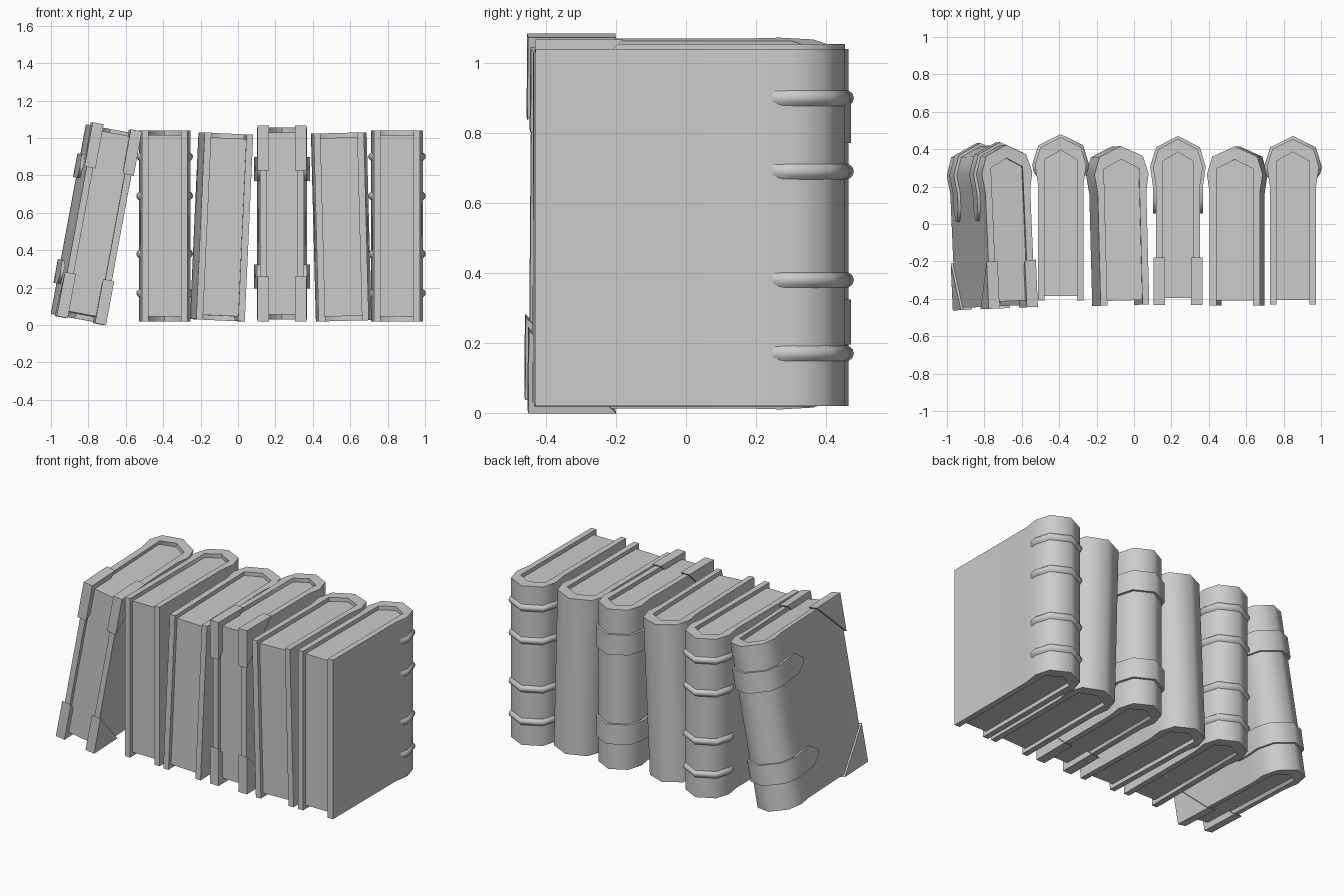
import bpy, bmesh, math
from mathutils import Vector

cube = bpy.data.objects.get("Cube")
if cube:
    bpy.data.objects.remove(cube)

GREY = (0.6, 0.6, 0.6, 1)
mat = bpy.data.materials.new("plain grey")
mat.use_nodes = True
mat.diffuse_color = GREY
mat.node_tree.nodes["Principled BSDF"].inputs["Base Color"].default_value = GREY

THICK = 0.036    # cover board thickness
RECESS = 0.025   # how far the pages sit inside the cover


def finish(name, bm, pose, smooth):
    """Turn a bmesh into a posed, shaded object."""
    bmesh.ops.recalc_face_normals(bm, faces=bm.faces)
    mesh = bpy.data.meshes.new(name)
    bm.to_mesh(mesh)
    bm.free()
    mesh.materials.append(mat)
    ob = bpy.data.objects.new(name, mesh)
    bpy.context.collection.objects.link(ob)
    ob.location, ob.rotation_euler = pose
    if smooth:
        bpy.ops.object.select_all(action='DESELECT')
        ob.select_set(True)
        bpy.context.view_layer.objects.active = ob
        bpy.ops.object.shade_smooth_by_angle(angle=math.radians(smooth))
    return ob


def loft(bm, sections):
    """Skin equal closed sections and cap both ends."""
    rings = [[bm.verts.new(p) for p in s] for s in sections]
    for a, b in zip(rings, rings[1:]):
        for i in range(len(a)):
            j = (i + 1) % len(a)
            bm.faces.new((a[i], a[j], b[j], b[i]))
    bm.faces.new(rings[0])
    bm.faces.new(rings[-1])


def mirrored(half):
    """Left half of an outline, ending on the centre line, to a full one."""
    return half + [(-x, y) for x, y in reversed(half[:-1])]


def outward(path):
    """2D outward normals along an open left-to-right path."""
    out = []
    for i in range(len(path)):
        a = Vector(path[max(i - 1, 0)])
        b = Vector(path[min(i + 1, len(path) - 1)])
        d = (b - a).normalized()
        out.append(Vector((-d.y, d.x)))
    return out


def spine_path(h, back):
    return [(-h - 0.015, back - 0.15), (-h + 0.013, back - 0.055), (0, back)]


def add_cover(n, h, front, back, height, pose):
    outer = mirrored([(-h, front), (-h, back - 0.25)] + spine_path(h, back))
    w = h - THICK
    inner = mirrored([(-w, front), (-w, back - 0.12), (0, back - 0.07)])
    bm = bmesh.new()
    bottom = bm.faces.new([bm.verts.new((x, y, 0)) for x, y in outer + inner[::-1]])
    top = bmesh.ops.extrude_face_region(bm, geom=[bottom])["geom"]
    bmesh.ops.translate(bm, vec=(0, 0, height),
                        verts=[v for v in top if isinstance(v, bmesh.types.BMVert)])
    finish(f"cover_{n}", bm, pose, 60)


def add_pages(n, h, front, back, height, pose):
    w = h - THICK + 0.004
    shape = mirrored([(-w, front + RECESS), (-w, back - 0.118), (0, back - 0.068)])
    bm = bmesh.new()
    loft(bm, [[(x, y, z) for x, y in shape] for z in (RECESS, height - RECESS)])
    finish(f"pages_{n}", bm, pose, None)


def add_rib(n, h, back, z, pose):
    """Rounded raised band that fades out at both ends."""
    path = mirrored([(-h + 0.003, back - 0.22), (-h - 0.009, back - 0.18)]
                    + spine_path(h, back))
    last = len(path) - 1
    bm = bmesh.new()
    sections = []
    for i, (p, nrm) in enumerate(zip(path, outward(path))):
        rise = 0.002 if i in (0, last) else 0.015
        ring = []
        for dz, k in ((-0.026, -0.3), (-0.012, 0.75), (0, 1), (0.012, 0.75), (0.026, -0.3)):
            q = Vector(p) + nrm * rise * k
            ring.append((q.x, q.y, z + dz))
        sections.append(ring)
    loft(bm, sections)
    finish(f"spine_rib_{n}", bm, pose, 60)


def add_strap(n, h, back, z, pose):
    """Flat band round the spine with pointed ends on the covers."""
    path = mirrored([(-h, back - 0.4), (-h, back - 0.33), (-h, back - 0.25)]
                    + spine_path(h, back))
    last = len(path) - 1
    bm = bmesh.new()
    sections = []
    for i, (p, nrm) in enumerate(zip(path, outward(path))):
        half = 0.018 if i in (0, last) else 0.064
        a, b = Vector(p) - nrm * 0.008, Vector(p) + nrm * 0.016
        sections.append([(a.x, a.y, z - half), (a.x, a.y, z + half),
                         (b.x, b.y, z + half), (b.x, b.y, z - half)])
    loft(bm, sections)
    finish(f"strap_{n}", bm, pose, 60)


def add_corners(n, h, front, height, pose):
    """Triangular guards wrapped over the four front corners."""
    leg, lip = 0.24, 0.012
    bm = bmesh.new()
    for side in (-1, 1):
        for edge, up in ((-lip, 1), (height + lip, -1)):
            tri = [(front - lip, edge), (front + leg, edge), (front - lip, edge + up * leg)]
            loft(bm, [[(side * x, y, z) for y, z in tri]
                      for x in (h - THICK - lip, h + lip)])
    finish(f"corner_guards_{n}", bm, pose, None)


# x, z, half width, front, back, height, lean, yaw (degrees), trim
BOOKS = [
    (-0.855, 0.035, 0.122, -0.445, 0.415, 1.03, 10.5, 2.5, "straps"),
    (-0.392, 0.02, 0.122, -0.41, 0.465, 1.02, 0, 0, "ribs"),
    (-0.105, 0.025, 0.13, -0.435, 0.415, 1.0, 2.6, 1.5, ""),
    (0.235, 0.03, 0.118, -0.42, 0.455, 1.025, 0, 0, "straps"),
    (0.565, 0.022, 0.134, -0.435, 0.415, 1.005, -1.5, 0, ""),
    (0.85, 0.02, 0.124, -0.43, 0.455, 1.02, 0, 0, "ribs"),
]

for n, (x, z, h, front, back, height, lean, yaw, trim) in enumerate(BOOKS, 1):
    pose = ((x, 0, z), (0, math.radians(lean), math.radians(yaw)))
    add_cover(n, h, front, back, height, pose)
    add_pages(n, h, front, back, height, pose)
    if trim == "ribs":
        for i, rz in enumerate((0.15, 0.36, 0.67, 0.88)):
            add_rib(f"{n}_{i + 1}", h, back, rz, pose)
    elif trim == "straps":
        for i, sz in enumerate((0.23, 0.805)):
            add_strap(f"{n}_{i + 1}", h, back, sz, pose)
        add_corners(n, h, front, height, pose)
